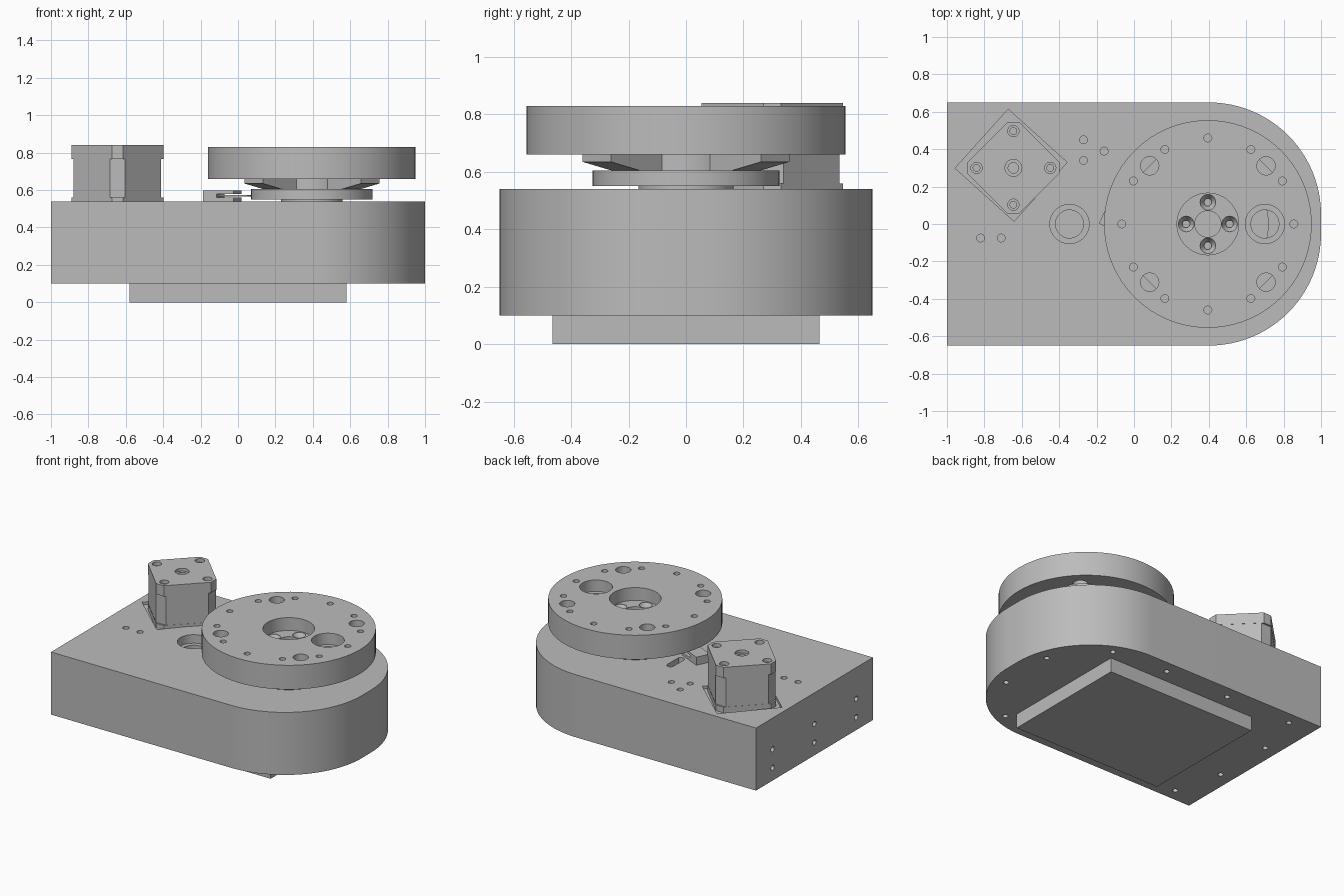
import bpy, bmesh
from math import sin, cos, pi, radians
from mathutils import Matrix, Vector

cube = bpy.data.objects.get("Cube")
if cube:
    bpy.data.objects.remove(cube, do_unlink=True)

grey = bpy.data.materials.new("machined_grey")
grey.use_nodes = True
COLOR = (0.5, 0.5, 0.5, 1)
grey.diffuse_color = COLOR
grey.node_tree.nodes["Principled BSDF"].inputs["Base Color"].default_value = COLOR


def lathe(bm, profile, matrix=Matrix(), seg=32):
    """Revolve (radius, height) points about the local z axis."""
    part = bmesh.new()
    verts = [part.verts.new((r, 0, z)) for r, z in profile]
    edges = [part.edges.new(pair) for pair in zip(verts, verts[1:])]
    bmesh.ops.spin(part, geom=verts + edges, cent=(0, 0, 0), axis=(0, 0, 1),
                   angle=2 * pi, steps=seg, use_duplicate=False)
    bmesh.ops.remove_doubles(part, verts=part.verts[:], dist=1e-5)
    merge(bm, part, matrix)


def prism(bm, outline, z0, z1, matrix=Matrix()):
    """Extrude a flat outline from z0 up to z1."""
    part = bmesh.new()
    face = part.faces.new([part.verts.new((x, y, z0)) for x, y in outline])
    top = bmesh.ops.extrude_face_region(part, geom=[face])["geom"]
    bmesh.ops.translate(part, vec=(0, 0, z1 - z0),
                        verts=[v for v in top if isinstance(v, bmesh.types.BMVert)])
    merge(bm, part, matrix)


def merge(bm, part, matrix):
    bmesh.ops.transform(part, matrix=matrix, verts=part.verts[:])
    bmesh.ops.recalc_face_normals(part, faces=part.faces[:])
    mesh = bpy.data.meshes.new("part")
    part.to_mesh(mesh)
    part.free()
    bm.from_mesh(mesh)
    bpy.data.meshes.remove(mesh)


def make(name, bm, cuts=None):
    """Turn a bmesh into an object, subtract the cuts, smooth the round faces."""
    mesh = bpy.data.meshes.new(name)
    bm.to_mesh(mesh)
    bm.free()
    mesh.materials.append(grey)
    obj = bpy.data.objects.new(name, mesh)
    bpy.context.collection.objects.link(obj)
    bpy.ops.object.select_all(action='DESELECT')
    obj.select_set(True)
    bpy.context.view_layer.objects.active = obj
    if cuts:
        cutter = make(name + "_cutter", cuts)
        cutter.hide_render = True
        bpy.ops.object.select_all(action='DESELECT')
        obj.select_set(True)
        bpy.context.view_layer.objects.active = obj
        mod = obj.modifiers.new("holes", 'BOOLEAN')
        mod.operation, mod.solver, mod.object = 'DIFFERENCE', 'EXACT', cutter
        bpy.ops.object.modifier_apply(modifier=mod.name)
        bpy.data.objects.remove(cutter, do_unlink=True)
    bpy.ops.object.shade_smooth_by_angle(angle=radians(30))
    return obj


def drill(bm, x, y, r, z0, z1, seg=16):
    lathe(bm, [(0, z0), (r, z0), (r, z1), (0, z1)], Matrix.Translation((x, y, 0)), seg)


def counterbore(bm, x, y, wide, narrow, bottom, step, top):
    lathe(bm, [(0, bottom), (narrow, bottom), (narrow, step), (wide, step),
               (wide, top), (0, top)], Matrix.Translation((x, y, 0)), 32)


def polar(r, degrees):
    return r * cos(radians(degrees)), r * sin(radians(degrees))


def turned(x, y, degrees):
    return Matrix.Translation((x, y, 0)) @ Matrix.Rotation(radians(degrees), 4, 'Z')


def rectangle(w, d):
    return [(-w, -d), (w, -d), (w, d), (-w, d)]


BODY_TOP = 0.54
DISC_X = 0.395
MOTOR = (-0.645, 0.3)

# Housing: square at one end, rounded at the other
HALF, RAD = 0.65, 0.6
outline = [(-1, HALF), (-1, -HALF)]
for side, start in ((-1, -90), (1, 0)):
    for i in range(25):
        px, py = polar(RAD, start + i * 90 / 24)
        outline.append((1 - RAD + px, side * (HALF - RAD) + py))
body = bmesh.new()
prism(body, outline, 0.1, BODY_TOP)

cuts = bmesh.new()
prism(cuts, rectangle(0.212, 0.212), 0.52, 0.6, turned(-0.657, 0.314, 48))  # motor pocket
counterbore(cuts, -0.345, 0, 0.105, 0.075, 0.3, 0.48, 0.6)
for x, y in ((-0.16, 0.39), (-0.27, 0.45), (-0.27, 0.34), (-0.82, -0.075), (-0.71, -0.075)):
    drill(cuts, x, y, 0.021, 0.45, 0.6)
slot = [(px, py + (0.055 if py >= 0 else -0.055)) for px, py in
        (polar(0.025, i * 22.5 + 1) for i in range(16))]
prism(cuts, slot, 0.46, 0.6, turned(-0.01, 0.13, 0))
for x, y in ((-0.81, 0.56), (-0.3, 0.56), (0.2, 0.56), (0.62, 0.53), (0.89, 0.2), (-0.9, 0.22)):
    for side in (1, -1):
        drill(cuts, x, side * y, 0.018, 0.05, 0.18)
for y in (-0.465, 0, 0.465):
    for z in (0.19, 0.32):
        lathe(cuts, [(0, -0.05), (0.018, -0.05), (0.018, 0.08), (0, 0.08)],
              Matrix.Translation((-1, y, z)) @ Matrix.Rotation(pi / 2, 4, 'Y'), 16)
make("housing", body, cuts)

# Base plate
bm = bmesh.new()
prism(bm, rectangle(0.58, 0.465), 0, 0.12)
make("base_plate", bm)

# Turntable disc with its hole pattern
bm = bmesh.new()
lathe(bm, [(0, 0.66), (0.555, 0.66), (0.555, 0.83), (0, 0.83)], turned(DISC_X, 0, 0), 96)
cuts = bmesh.new()
for i in range(12):
    px, py = polar(0.46, i * 30)
    drill(cuts, DISC_X + px, py, 0.021, 0.72, 0.9)
for i in range(4):
    px, py = polar(0.44, 45 + i * 90)
    drill(cuts, DISC_X + px, py, 0.049, 0.6, 0.9, 24)
counterbore(cuts, 0.7, 0, 0.105, 0.075, 0.6, 0.75, 0.9)
drill(cuts, DISC_X, 0, 0.165, 0.735, 0.9, 48)
disc = make("turntable_disc", bm, cuts)

# Countersunk screw holes and centre recess in the floor of the disc bore
bm = bmesh.new()
lathe(bm, [(0, 0.67), (0.164, 0.67), (0.164, 0.74), (0, 0.74)], turned(DISC_X, 0, 0), 48)
cuts = bmesh.new()
drill(cuts, DISC_X, 0, 0.07, 0.72, 0.8, 32)
for i in range(4):
    px, py = polar(0.116, i * 90)
    lathe(cuts, [(0, 0.68), (0.02, 0.68), (0.02, 0.7), (0.042, 0.735), (0.042, 0.8), (0, 0.8)],
          turned(DISC_X + px, py, 0), 20)
# open the disc beneath the insert so the holes keep their depth
pocket = bmesh.new()
drill(pocket, DISC_X, 0, 0.163, 0.675, 0.8, 48)
holder = bpy.data.meshes.new("pocket")
pocket.to_mesh(holder)
pocket.free()
pocket_obj = bpy.data.objects.new("pocket", holder)
bpy.context.collection.objects.link(pocket_obj)
pocket_obj.hide_render = True
bpy.context.view_layer.objects.active = disc
mod = disc.modifiers.new("pocket", 'BOOLEAN')
mod.solver, mod.object = 'EXACT', pocket_obj
bpy.ops.object.modifier_apply(modifier=mod.name)
bpy.data.objects.remove(pocket_obj, do_unlink=True)
make("screw_plate", bm, cuts)

# Hub under the disc
bm = bmesh.new()
lathe(bm, [(0, 0.53), (0.165, 0.53), (0.165, 0.55), (0.325, 0.55), (0.325, 0.605),
           (0.2, 0.605), (0.2, 0.665), (0, 0.665)], turned(DISC_X, 0, 0), 64)
make("hub", bm)

# Four tapered arms carrying the disc
bm = bmesh.new()
stand = Matrix.Rotation(pi / 2, 4, 'X')
for i in range(4):
    prism(bm, [(0.15, 0.59), (0.25, 0.595), (0.44, 0.635), (0.44, 0.665), (0.15, 0.665)],
          -0.07, 0.07, turned(DISC_X, 0, 45 + i * 90) @ stand)
make("hub_arms", bm)

# Slotted position sensor
bm = bmesh.new()
place = turned(-0.085, 0.01, -25)
prism(bm, rectangle(0.09, 0.05), 0.535, 0.56, place)
prism(bm, rectangle(0.09, 0.05), 0.58, 0.597, place)
prism(bm, rectangle(0.04, 0.05), 0.555, 0.585, place @ Matrix.Translation((-0.05, 0, 0)))
prism(bm, rectangle(0.1, 0.02), 0.565, 0.574, place @ Matrix.Translation((0.06, 0, 0)))
make("position_sensor", bm)


# Square motor standing on its corner direction, with chamfered corners
def chamfered(reach, half):
    pts = []
    for i in range(4):
        for s in (-half, half):
            v = Matrix.Rotation(i * pi / 2, 2) @ Vector((reach, s))
            pts.append((v.x, v.y))
    return pts


at = turned(*MOTOR, 0)
bm = bmesh.new()
prism(bm, chamfered(0.234, 0.04), 0.55, 0.77, at)
make("motor_core", bm)
bm = bmesh.new()
prism(bm, chamfered(0.246, 0.03), 0.5, 0.56, at)
make("motor_base", bm)
bm = bmesh.new()
prism(bm, chamfered(0.246, 0.03), 0.765, 0.84, at)
cuts = bmesh.new()
counterbore(cuts, *MOTOR, 0.045, 0.028, 0.78, 0.82, 0.9)
for i in range(4):
    px, py = polar(0.197, i * 90)
    counterbore(cuts, MOTOR[0] + px, MOTOR[1] + py, 0.03, 0.018, 0.78, 0.815, 0.9)
make("motor_cap", bm, cuts)
